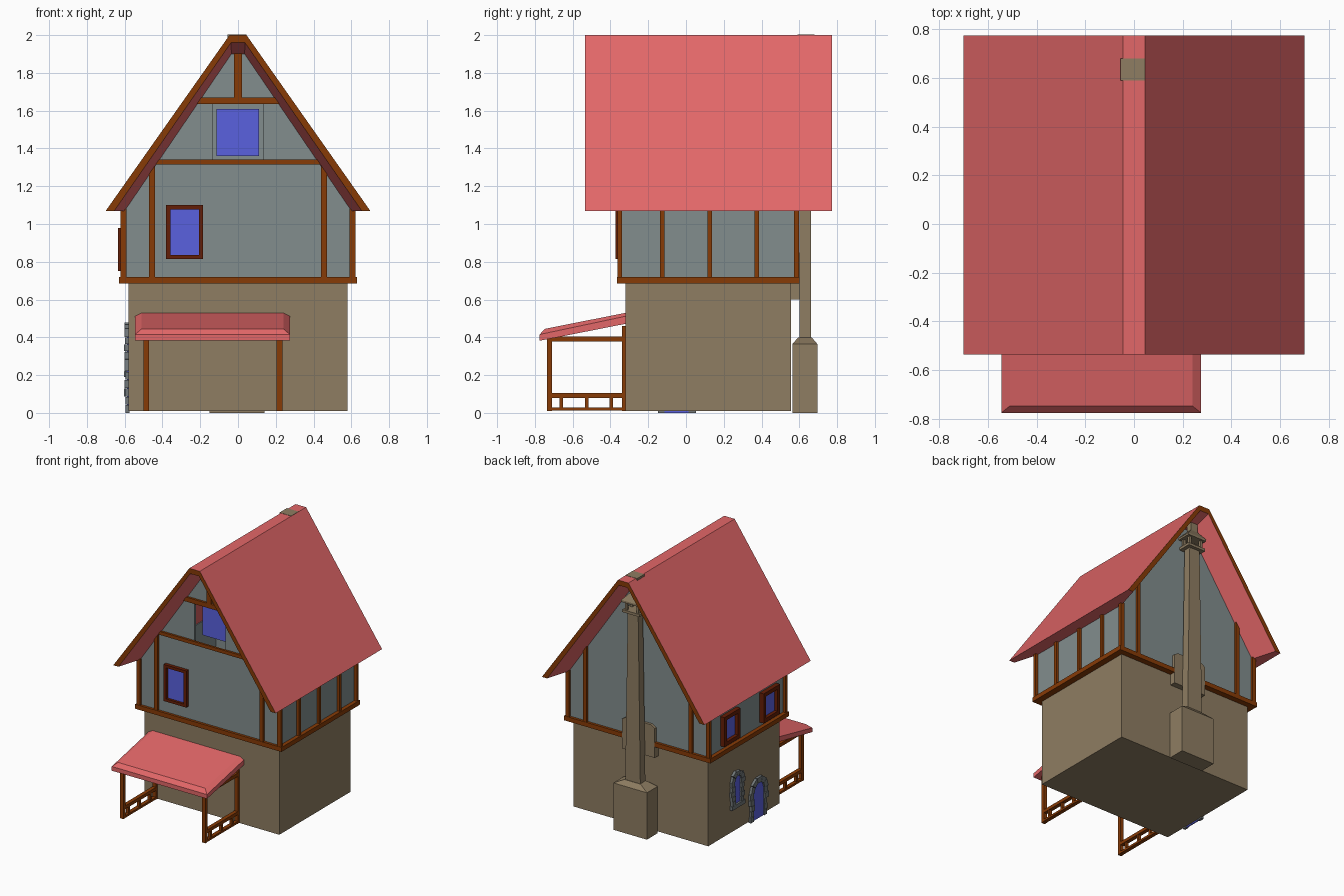
import bpy, bmesh, math, random

if "Cube" in bpy.data.objects:
    bpy.data.objects.remove(bpy.data.objects["Cube"])

random.seed(4)


def mat(name, r, g, b):
    m = bpy.data.materials.new(name)
    m.diffuse_color = [(c / 255) ** 2.2 for c in (r, g, b)] + [1]
    m.use_nodes = True
    m.node_tree.nodes["Principled BSDF"].inputs["Base Color"].default_value = m.diffuse_color
    return m


RED = mat("roof red", 226, 103, 104)
TIMBER = mat("timber brown", 134, 61, 14)
DARK = mat("dark frame brown", 100, 35, 14)
STONE = mat("tan stone", 141, 124, 98)
PLASTER = mat("grey plaster", 129, 140, 140)
BLUE = mat("blue glass", 90, 97, 222)
GREY = mat("grey trim stone", 112, 118, 120)


def make(name, verts, faces, *mats):
    bm = bmesh.new()
    vs = [bm.verts.new(v) for v in verts]
    for f in faces:
        bm.faces.new([vs[i] for i in f])
    bmesh.ops.recalc_face_normals(bm, faces=bm.faces)
    me = bpy.data.meshes.new(name)
    bm.to_mesh(me)
    bm.free()
    for m in mats:
        me.materials.append(m)
    ob = bpy.data.objects.new(name, me)
    bpy.context.collection.objects.link(ob)
    return ob


def loft(name, rings, *mats):
    """Solid through rings that all have the same number of points."""
    n = len(rings[0])
    verts = [p for r in rings for p in r]
    faces = [list(range(n)), list(range(len(verts) - n, len(verts)))]
    for k in range(len(rings) - 1):
        for i in range(n):
            j = (i + 1) % n
            faces.append([k * n + i, k * n + j, k * n + n + j, k * n + n + i])
    return make(name, verts, faces, *mats)


def prism(name, pts, y0, y1, m):
    return loft(name, [[(x, y, z) for x, z in pts] for y in (y0, y1)], m)


def rect(x0, x1, y0, y1, z):
    return [(x0, y0, z), (x1, y0, z), (x1, y1, z), (x0, y1, z)]


def box(name, x0, x1, y0, y1, z0, z1, m):
    return loft(name, [rect(x0, x1, y0, y1, z0), rect(x0, x1, y0, y1, z1)], m)


# ---- ground floor
box("ground_floor", -.58, .58, -.32, .555, .01, .69, STONE)


# ---- upper floor shell: plates with an open attic window in the front gable
def half(z):
    return .04 + .56 * (1.91 - z) / .83


F0, F1, B0, B1 = -.345, -.325, .56, .58
low = [(-.6, .69), (.6, .69), (.6, 1.08)]
prism("front_wall_lower", low + [(half(1.33), 1.33), (-half(1.33), 1.33), (-.6, 1.08)], F0, F1, PLASTER)
prism("front_wall_top", [(-half(1.64), 1.64), (half(1.64), 1.64), (.04, 1.91), (-.04, 1.91)], F0, F1, PLASTER)
prism("back_wall", low + [(.04, 1.91), (-.04, 1.91), (-.6, 1.08)], B0, B1, PLASTER)
for s in (-1, 1):
    prism("front_wall_cheek", [(s * .135, 1.33), (s * half(1.33), 1.33),
                               (s * half(1.64), 1.64), (s * .135, 1.64)], F0, F1, PLASTER)
    box("side_wall", *sorted((s * .58, s * .6)), F0, B1, .69, 1.09, PLASTER)
box("upper_floor", -.6, .6, F0, B1, .69, .70, PLASTER)
box("attic_pane", -.115, .11, -.27, -.262, 1.36, 1.61, BLUE)

# ---- roof: tapered underside at both gables, brown gable edges
rings = []
for y, (ex, rx, rz) in ((-.535, (.655, .037, 1.96)), (-.35, (.60, .035, 1.90)),
                        (.585, (.60, .035, 1.90)), (.773, (.655, .037, 1.96))):
    rings.append([(x, y, z) for x, z in ((-.70, 1.07), (-.045, 2), (.045, 2), (.70, 1.07),
                                         (ex, 1.07), (rx, rz), (-rx, rz), (-ex, 1.07))])
roof = loft("roof", rings, RED, TIMBER)
for p in roof.data.polygons:
    p.material_index = int(abs(p.normal.y) > .95)

# ---- timber framing
box("front_sill_beam", -.63, .63, -.365, -.32, .685, .72, TIMBER)
for s in (-1, 1):
    box("side_sill_beam", *sorted((s * .58, s * .63)), -.365, .60, .685, .72, TIMBER)
    for y0, y1 in ((-.362, F0), (B1, .597)):
        box("corner_post", *sorted((s * .602, s * .622)), y0, y1, .72, 1.08, TIMBER)
        box("gable_post", *sorted((s * .44, s * .47)), y0, y1, .72, 1.33, TIMBER)
    for y in (-.35, .585):
        box("side_end_post", *sorted((s * .59, s * .622)), y - .012, y + .012, .72, 1.08, TIMBER)
for y in (-.125, .125, .375):
    box("right_wall_post", .59, .62, y - .012, y + .012, .72, 1.09, TIMBER)
box("back_sill_beam_left", -.63, -.15, .555, .60, .685, .72, TIMBER)
box("back_sill_beam_right", .13, .63, .555, .60, .685, .72, TIMBER)
box("gable_beam_low", -.45, .45, -.362, F0, 1.315, 1.342, TIMBER)
box("gable_beam_high", -.22, .22, -.362, F0, 1.635, 1.67, TIMBER)
box("king_post", -.02, .02, -.362, F0, 1.67, 1.91, TIMBER)


# ---- framed windows of the upper floor: four bars and a pane
def window_front(x0, x1, z0, z1, t=.022):
    y0, y1 = -.372, F0
    box("window_bar", x0, x0 + t, y0, y1, z0, z1, DARK)
    box("window_bar", x1 - t, x1, y0, y1, z0, z1, DARK)
    box("window_bar", x0 + t, x1 - t, y0, y1, z0, z0 + t, DARK)
    box("window_bar", x0 + t, x1 - t, y0, y1, z1 - t, z1, DARK)
    box("window_pane", x0 + t, x1 - t, -.353, F0, z0 + t, z1 - t, BLUE)


def window_left(yc, z0, z1, w=.1, t=.03):
    x0, x1 = -.635, -.6
    for s in (-1, 1):
        box("window_bar", x0, x1, *sorted((yc + s * w, yc + s * (w - t))), z0, z1, DARK)
    for z in (z0, z1 - t):
        box("window_bar", x0, x1, yc - w + t, yc + w - t, z, z + t, DARK)
    box("window_pane", -.609, x1, yc - w + t, yc + w - t, z0 + t, z1 - t, BLUE)


window_front(-.38, -.185, .815, 1.10)
window_left(.335, .75, .98)
window_left(-.15, .75, .98)


# ---- arched openings on the left side, trimmed with uneven stones
def arched(name, yc, r, z0, spring):
    arc = [(yc + r * math.cos(a * math.pi / 8), spring + r * math.sin(a * math.pi / 8)) for a in range(9)]
    pts = [(yc - r, z0), (yc + r, z0)] + arc
    pts = pts[:2] + arc
    loft(name, [[(x, y, z) for y, z in pts] for x in (-.588, -.58)], BLUE)
    n = 5
    h = (spring - z0) / n
    for s in (-1, 1):
        for i in range(n):
            w = random.uniform(.025, .045)
            box(name + "_trim_stone", -random.uniform(.594, .603), -.575,
                *sorted((yc + s * (r - .005), yc + s * (r + w))),
                z0 + i * h, z0 + (i + .94) * h, GREY)
    for i in range(5):
        a0, a1 = [(i + k) * math.pi / 5 for k in (.03, .97)]
        R = r + random.uniform(.03, .042)
        ring = [(yc + q * math.cos(a), spring + q * math.sin(a))
                for q, a in ((r - .005, a0), (R, a0), (R, a1), (r - .005, a1))]
        loft(name + "_arch_stone", [[(x, y, z) for y, z in ring] for x in (-.6, -.575)], GREY)


arched("side_door", -.05, .068, 0.0, .22)
arched("side_window", .21, .042, .22, .40)
box("side_window_sill", -.603, -.575, .13, .29, .19, .22, GREY)

# ---- chimney
loft("chimney_foot", [rect(-.15, .14, .563, .695, 0), rect(-.15, .14, .563, .695, .365),
                      rect(-.075, .065, .595, .665, .40)], STONE)
loft("chimney_shaft", [rect(-.07, .06, .60, .662, .39), rect(-.05, .04, .602, .66, 1.71)], STONE)
prism("chimney_breast", [(-.15, .60), (.13, .60), (.13, .83), (.10, .85), (-.12, .85), (-.15, .83)],
      .55, .60, STONE)
box("chimney_lower_plate", -.08, .07, .582, .685, 1.71, 1.73, STONE)
for x in (-.065, .035):
    for y in (.59, .655):
        box("chimney_cap_post", x, x + .02, y, y + .02, 1.73, 1.79, STONE)
loft("chimney_cap", [rect(-.085, .075, .575, .69, 1.79), rect(-.085, .075, .575, .69, 1.805),
                     rect(-.035, .025, .61, .655, 1.86)], STONE)
box("chimney_flue", -.035, .025, .61, .655, 1.85, 1.95, STONE)
box("chimney_ridge_stub", -.055, .045, .59, .68, 1.95, 2.002, STONE)

# ---- porch: lean-to roof with a bevelled top edge, and two side frames
X0, X1, Y0, Y1 = -.545, .275, -.775, -.318
loft("porch_roof", [
    [(X0, Y0, .382), (X1, Y0, .382), (X1, Y1, .472), (X0, Y1, .472)],
    [(X0, Y0, .415), (X1, Y0, .415), (X1, Y1, .512), (X0, Y1, .512)],
    [(X0 + .035, Y0 + .028, .445), (X1 - .035, Y0 + .028, .445),
     (X1 - .035, Y1, .53), (X0 + .035, Y1, .53)]], RED)
for x in (-.50, .205):
    a, b = x, x + .03
    box("porch_post", a, b, -.737, -.71, .01, .40, TIMBER)
    box("porch_wall_post", a, b, -.338, -.318, .01, .46, TIMBER)
    box("porch_top_beam", a, b, -.737, -.318, .378, .405, TIMBER)
    box("porch_rail", a, b, -.71, -.338, .08, .105, TIMBER)
    box("porch_bottom_rail", a, b, -.71, -.338, .012, .028, TIMBER)
    for y in (-.66, -.525, -.395):
        box("porch_baluster", a + .004, b - .004, y - .009, y + .009, .028, .08, TIMBER)
